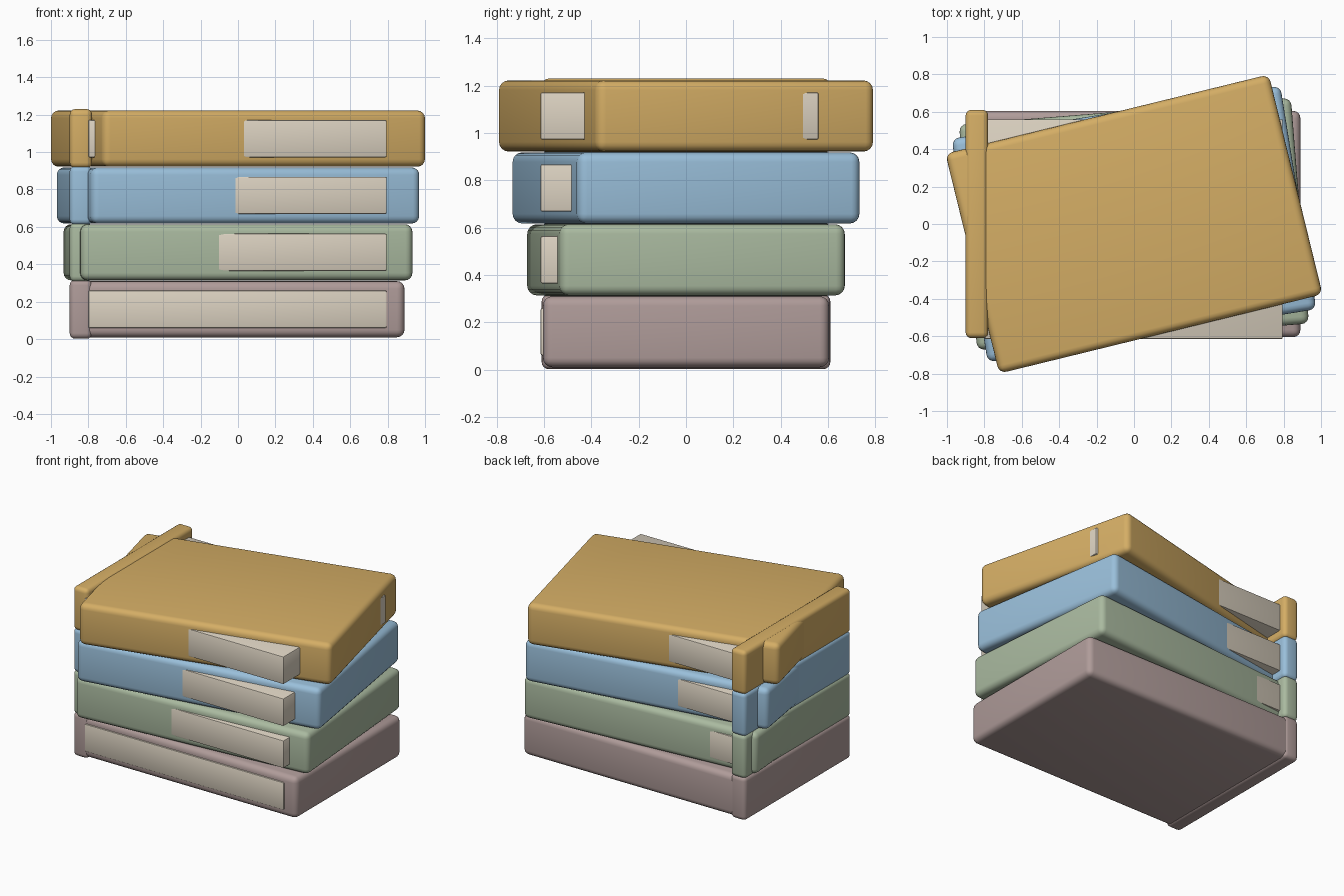
import bpy

if "Cube" in bpy.data.objects:
    bpy.data.objects.remove(bpy.data.objects["Cube"])

def material(name, rgb):
    m = bpy.data.materials.new(name)
    m.diffuse_color = (*rgb, 1)
    m.use_nodes = True
    m.node_tree.nodes["Principled BSDF"].inputs["Base Color"].default_value = m.diffuse_color
    return m

def rounded_box(name, lo, hi, radius, mat, turn=0.0, segments=4):
    """Bevelled box between two corners, turned about its own vertical axis."""
    centre = [(a + b) / 2 for a, b in zip(lo, hi)]
    bpy.ops.mesh.primitive_cube_add(size=1, location=centre, rotation=(0, 0, turn))
    ob = bpy.context.object
    ob.name = name
    ob.scale = [b - a for a, b in zip(lo, hi)]
    bpy.ops.object.transform_apply(location=False, rotation=False, scale=True)
    bev = ob.modifiers.new("round_edges", 'BEVEL')
    bev.width = radius
    bev.segments = segments
    bpy.ops.object.modifier_apply(modifier=bev.name)
    ob.data.materials.append(mat)
    bpy.ops.object.shade_smooth_by_angle()
    return ob

paper = material("paper", (0.71, 0.64, 0.53))
books = [("mauve", (0.43, 0.33, 0.32)),
         ("green", (0.40, 0.49, 0.35)),
         ("blue", (0.32, 0.52, 0.70)),
         ("ochre", (0.66, 0.42, 0.13))]

# Each book: a cover block twisted further than the one below,
# with spine and pages all kept square to the stack
for i, (colour, rgb) in enumerate(books):
    cloth = material(colour + "_cloth", rgb)
    z = 0.16 + 0.304 * i
    rounded_box(colour + "_cover", (-0.89, -0.605, z - 0.15), (0.89, 0.605, z + 0.15),
                0.04, cloth, turn=0.08 * i)
    rounded_box(colour + "_spine", (-0.9, -0.61, z - 0.158), (-0.78, 0.61, z + 0.158),
                0.03, cloth)
    rounded_box(colour + "_pages", (-0.8, -0.615, z - 0.1), (0.795, 0.56, z + 0.1),
                0.008, paper, segments=2)
